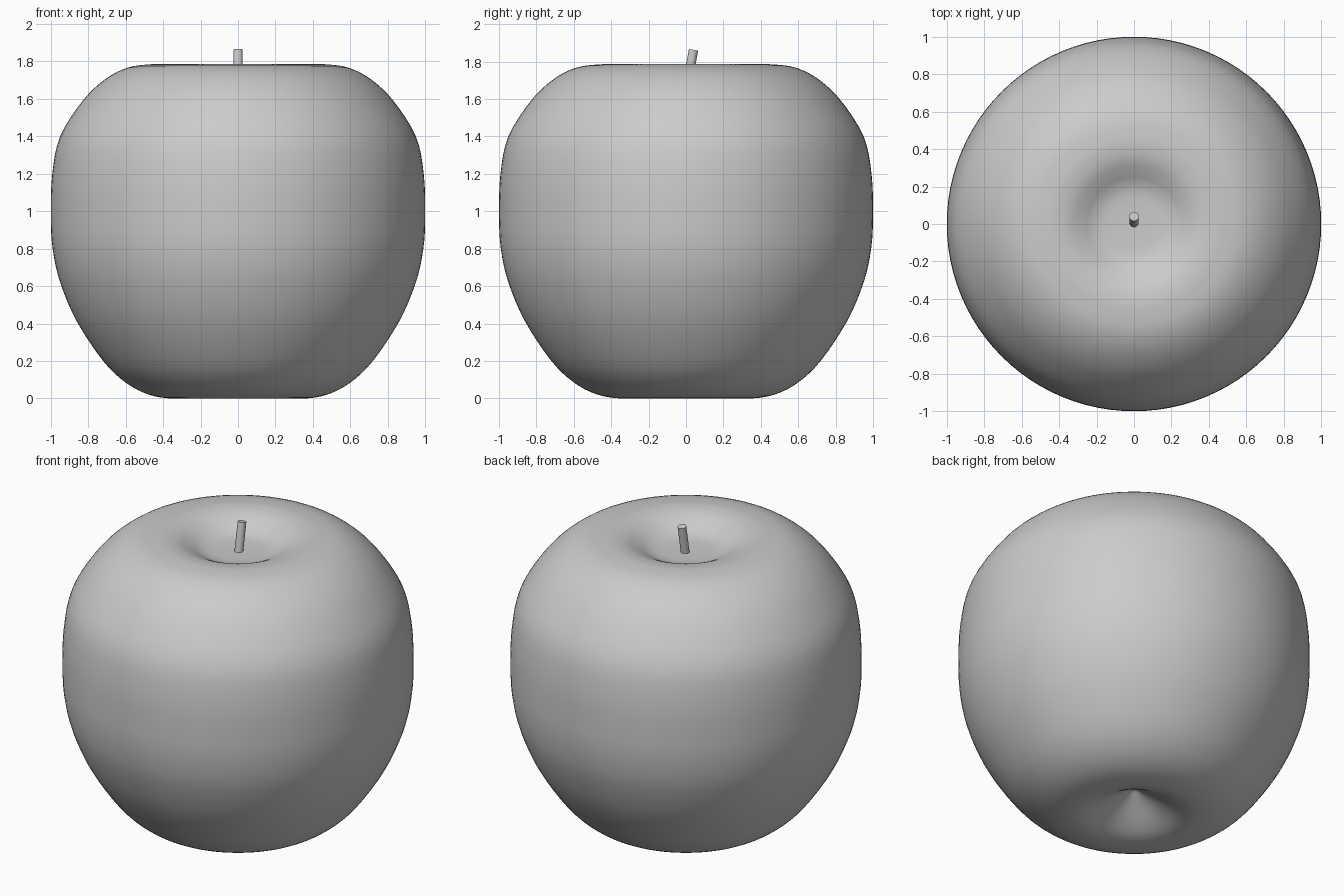
import bpy, bmesh, math
from mathutils import Vector

cube = bpy.data.objects.get("Cube")
if cube:
    bpy.data.objects.remove(cube, do_unlink=True)

# One plain grey for the whole model
grey = bpy.data.materials.new("plain_grey")
grey.use_nodes = True
grey.diffuse_color = (0.6, 0.6, 0.6, 1)
grey.node_tree.nodes["Principled BSDF"].inputs["Base Color"].default_value = (0.6, 0.6, 0.6, 1)


def add_object(name, bm):
    bmesh.ops.recalc_face_normals(bm, faces=bm.faces)
    mesh = bpy.data.meshes.new(name)
    bm.to_mesh(mesh)
    bm.free()
    mesh.materials.append(grey)
    obj = bpy.data.objects.new(name, mesh)
    bpy.context.collection.objects.link(obj)
    bpy.ops.object.select_all(action='DESELECT')
    obj.select_set(True)
    bpy.context.view_layer.objects.active = obj
    bpy.ops.object.shade_smooth_by_angle(angle=math.radians(50))
    return obj


def smooth_path(points, steps):
    """Catmull-Rom curve through the points."""
    pts = [Vector(p) for p in points]
    pts = [2 * pts[0] - pts[1]] + pts + [2 * pts[-1] - pts[-2]]
    path = []
    for a, b, c, d in zip(pts, pts[1:], pts[2:], pts[3:]):
        for i in range(steps):
            t = i / steps
            path.append(0.5 * (2 * b + (c - a) * t + (2 * a - 5 * b + 4 * c - d) * t ** 2
                               + (3 * b - a - 3 * c + d) * t ** 3))
    return path + [pts[-2]]


# Fruit body: radius and height from the pointed bottom hollow to the top dimple
profile = [(0, 0.165), (0.1, 0.105), (0.2, 0.045), (0.28, 0.01), (0.36, 0),
           (0.48, 0.022), (0.6, 0.085), (0.72, 0.2), (0.86, 0.41), (0.95, 0.62),
           (0.99, 0.8), (1, 0.98), (0.992, 1.2), (0.95, 1.4), (0.83, 1.59),
           (0.71, 1.705), (0.59, 1.767), (0.47, 1.785), (0.4, 1.783), (0.34, 1.77),
           (0.28, 1.743), (0.22, 1.712), (0.15, 1.695), (0, 1.69)]
bm = bmesh.new()
verts = [bm.verts.new((max(p.x, 0), 0, p.y)) for p in smooth_path(profile, 4)]
edges = [bm.edges.new(pair) for pair in zip(verts, verts[1:])]
bmesh.ops.spin(bm, geom=verts + edges, cent=(0, 0, 0), axis=(0, 0, 1),
               angle=math.tau, steps=96, use_merge=True)
bmesh.ops.remove_doubles(bm, verts=bm.verts, dist=0.0005)
add_object("fruit_body", bm)

# Stem: short cylinder leaning towards the back
base, tip = Vector((0, 0.008, 1.685)), Vector((0, 0.04, 1.863))
bm = bmesh.new()
bmesh.ops.create_cone(bm, cap_ends=True, segments=24, radius1=0.025, radius2=0.025,
                      depth=(tip - base).length)
stem = add_object("stem", bm)
stem.location = (base + tip) / 2
stem.rotation_euler = (tip - base).to_track_quat('Z', 'Y').to_euler()
